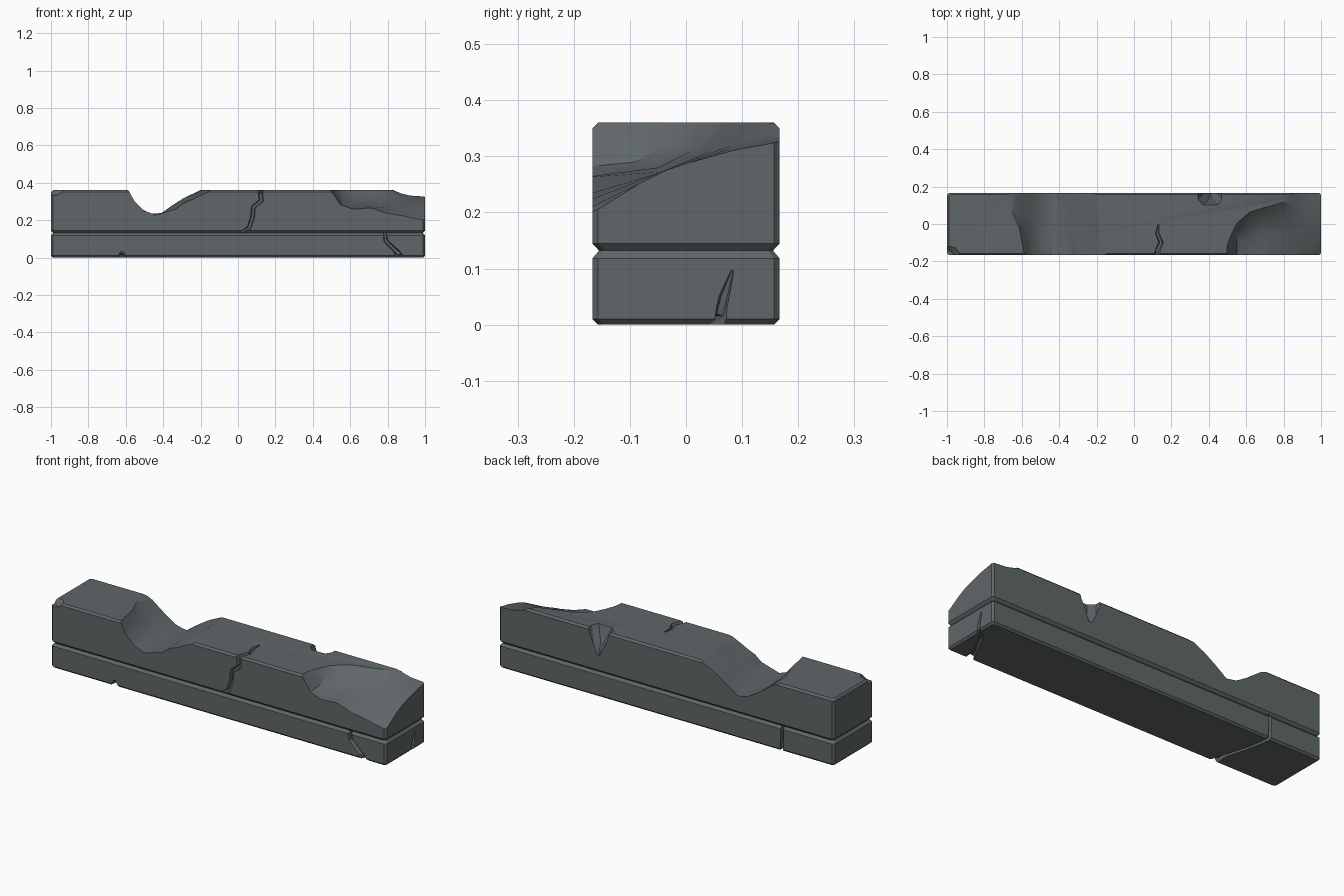
import bpy, bmesh
from mathutils import Vector

if "Cube" in bpy.data.objects:
    bpy.data.objects.remove(bpy.data.objects["Cube"])

stone = bpy.data.materials.new("dark grey stone")
stone.diffuse_color = (0.115, 0.135, 0.14, 1)
stone.use_nodes = True
stone.node_tree.nodes["Principled BSDF"].inputs["Base Color"].default_value = stone.diffuse_color


def loft(name, sections):
    """Closed solid through equal-length rings of 3D points."""
    bm = bmesh.new()
    rings = [[bm.verts.new(p) for p in s] for s in sections]
    n = len(rings[0])
    for a, b in zip(rings, rings[1:]):
        for i in range(n):
            j = (i + 1) % n
            bm.faces.new((a[i], a[j], b[j], b[i]))
    bm.faces.new(rings[0])
    bm.faces.new(rings[-1])
    bmesh.ops.recalc_face_normals(bm, faces=bm.faces)
    bmesh.ops.triangulate(bm, faces=[f for f in bm.faces if len(f.verts) > 3])
    me = bpy.data.meshes.new(name)
    bm.to_mesh(me)
    bm.free()
    ob = bpy.data.objects.new(name, me)
    bpy.context.collection.objects.link(ob)
    return ob


def ring(z, inset, c=0.01, hx=1.0, hy=0.167):
    x, y = hx - inset, hy - inset
    return [(x - c, -y, z), (x, -y + c, z), (x, y - c, z), (x - c, y, z),
            (-x + c, y, z), (-x, y - c, z), (-x, -y + c, z), (-x + c, -y, z)]


def crack(name, pts):
    """Tapered channel; each point is (position, outward normal, half width, depth)."""
    secs = []
    for i, (p, n, w, d) in enumerate(pts):
        p, n = Vector(p), Vector(n).normalized()
        t = Vector(pts[min(i + 1, len(pts) - 1)][0]) - Vector(pts[max(i - 1, 0)][0])
        s = n.cross(t).normalized()
        o, q = p + n * 0.02, p - n * d
        secs.append([o - s * w, o + s * w, q + s * w * 0.4, q - s * w * 0.4])
    return loft(name, secs)


# Main block: chamfered edges and a groove running all the way round
wall = loft("stone_wall", [ring(0, .01), ring(.01, 0), ring(.118, 0), ring(.132, .012),
                           ring(.145, 0), ring(.35, 0), ring(.36, .01)])
cutters = []

# Large notch across the top
front = [(-.585, .365), (-.55, .30), (-.50, .25), (-.44, .228), (-.33, .26), (-.295, .288), (-.23, .315), (-.12, .365)]
mid = [(-.615, .365), (-.575, .305), (-.52, .255), (-.44, .228), (-.37, .25), (-.31, .29), (-.25, .32), (-.18, .365)]
back = [(-.695, .365), (-.62, .33), (-.55, .28), (-.485, .24), (-.425, .228), (-.36, .275), (-.29, .32), (-.195, .365)]
cutters.append(loft("top_notch", [
    [(-.7 if y > .1 else prof[0][0], y, .45)] + [(x, y, z) for x, z in prof] + [(prof[-1][0], y, .45)]
    for y, prof in ((-.19, front), (-.03, mid), (.06, [((a[0] + b[0]) / 2, (a[1] + b[1]) / 2)
                                                      for a, b in zip(mid, back)]), (.19, back))]))

# Broken slope at the right end: x, front z, two inner points, back point
slope = [(.49, .37, (-.15, .368), (-.12, .37), (-.10, .375)),
         (.515, .33, (-.12, .335), (-.09, .35), (-.06, .365)),
         (.55, .28, (-.09, .29), (-.03, .325), (.01, .365)),
         (.62, .255, (-.07, .275), (.01, .31), (.07, .365)),
         (.70, .262, (-.05, .28), (.03, .31), (.095, .365)),
         (.80, .228, (-.05, .272), (.05, .312), (.125, .365)),
         (.87, .215, (-.05, .27), (.08, .32), (.19, .35)),
         (.93, .20, (-.045, .272), (.08, .315), (.19, .335)),
         (1.03, .178, (-.035, .275), (.09, .31), (.19, .328))]
cutters.append(loft("end_slope", [
    [(x, -.19, .45), (x, -.19, zf), (x, *a), (x, *b), (x, *c), (x, c[0], .45)]
    for x, zf, a, b, c in slope]))

# Small funnel-shaped bite in the back top edge
bite = [(.40, .33, .48, .09), (.33, .35, .46, .11), (.28, .37, .435, .135), (.225, .375, .43, .16)]
cutters.append(loft("back_bite", [
    [(a, .20, z), (a, y + .03, z), (a + .03, y, z), (b - .02, y, z), (b, y + .03, z), (b, .20, z)]
    for z, a, b, y in bite]))

# Chip off the front left top corner
cutters.append(loft("corner_chip", [
    [(-1.03, -.19, z), (x, -.19, z), (x - .03, y - .03, z), (-1.03, y, z)]
    for z, x, y in ((.335, -.945, -.12), (.40, -.89, -.06))]))

# Cracks
F, K, B, T, R = (0, -1, 0), (0, 1, 0), (0, 0, -1), (0, 0, 1), (1, 0, 0)
y = -.167
cutters.append(crack("upper_crack", [
    ((.02, y, .137), F, .008, .01), ((.06, y, .16), F, .016, .02), ((.078, y, .22), F, .016, .02),
    ((.082, y, .27), F, .016, .02), ((.125, y, .305), F, .018, .02),
    ((.12, y, .36), (0, -1, 1), .02, .025), ((.145, -.10, .36), T, .018, .02),
    ((.125, -.05, .36), T, .014, .015), ((.13, .0, .36), T, .004, .006)]))
cutters.append(crack("right_lower_crack", [
    ((.785, y, .135), F, .014, .015), ((.79, y, .09), F, .016, .02), ((.835, y, .045), F, .018, .02),
    ((.865, y, 0), (0, -1, -1), .03, .025), ((.90, -.08, 0), B, .015, .015),
    ((.95, .02, 0), B, .014, .015), ((1, .06, 0), (1, 0, -1), .016, .025),
    ((1, .068, .05), R, .013, .018), ((1, .083, .097), R, .003, .006)]))
cutters.append(crack("left_lower_crack", [
    ((-.62, y, .035), F, .004, .006), ((-.62, y, 0), (0, -1, -1), .035, .025),
    ((-.63, -.08, 0), B, .014, .014), ((-.67, .06, 0), B, .012, .014),
    ((-.685, .167, 0), (0, 1, -1), .014, .02), ((-.69, .167, .06), K, .012, .015),
    ((-.69, .167, .135), K, .014, .015)]))

# Carve the block, then discard the cutters
for c in cutters:
    m = wall.modifiers.new(c.name, 'BOOLEAN')
    m.operation, m.solver, m.object = 'DIFFERENCE', 'EXACT', c
dg = bpy.context.evaluated_depsgraph_get()
wall.data = bpy.data.meshes.new_from_object(wall.evaluated_get(dg))
wall.modifiers.clear()
for c in cutters:
    bpy.data.objects.remove(c)

wall.data.materials.clear()
wall.data.materials.append(stone)
for p in wall.data.polygons:
    p.material_index = 0
bpy.context.view_layer.objects.active = wall
wall.select_set(True)
bpy.ops.object.shade_smooth_by_angle(angle=0.5)
